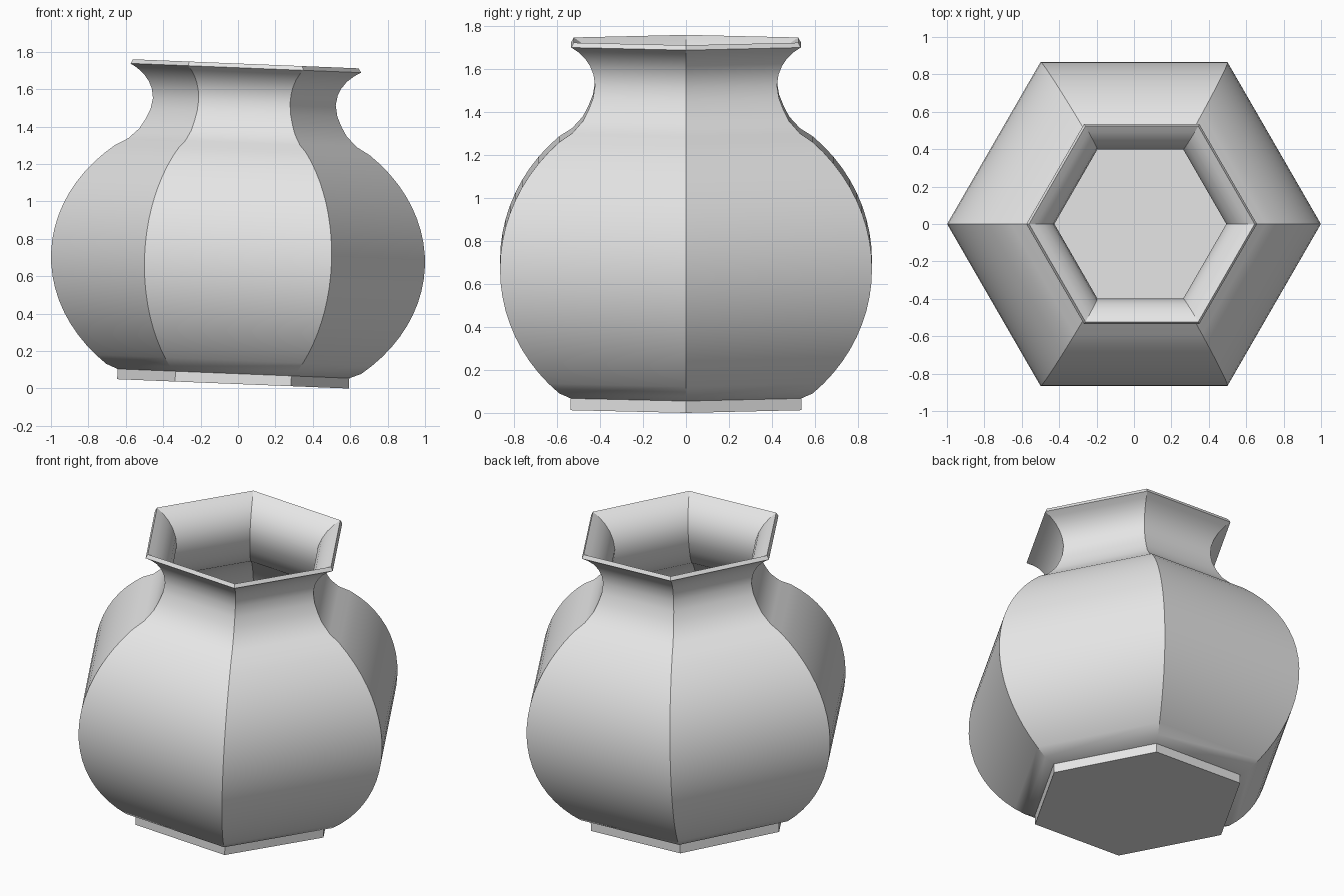
import bpy, bmesh
from math import cos, sin, pi, radians
from mathutils import Matrix

cube = bpy.data.objects.get("Cube")
if cube:
    bpy.data.objects.remove(cube, do_unlink=True)

SIDES = 6
TILT = radians(2.3)
BODY_Z = 0.665

# Profile as (corner radius, height): foot, round belly, flared neck
foot = [(0.62, 0.0), (0.62, 0.055)]
belly = []
for i in range(21):
    a = radians(-47 + 94 * i / 20)
    belly.append((cos(a), BODY_Z + 0.8 * sin(a)))
neck = [(0.612, 1.29), (0.555, 1.345), (0.525, 1.395), (0.50, 1.45),
        (0.489, 1.51), (0.497, 1.56), (0.515, 1.60), (0.543, 1.637),
        (0.58, 1.668), (0.617, 1.69)]
profile = foot + belly + neck

# Hexagonal shell, closed at the base and open at the mouth
bm = bmesh.new()
rings = [[bm.verts.new((r * cos(2 * pi * k / SIDES), r * sin(2 * pi * k / SIDES), z))
          for k in range(SIDES)] for r, z in profile]
for low, high in zip(rings, rings[1:]):
    for k in range(SIDES):
        n = (k + 1) % SIDES
        bm.faces.new((low[k], low[n], high[n], high[k]))
bm.faces.new(rings[0][::-1])

# Slight lean toward the left side, resting on the foot's corner
lean = (Matrix.Translation((-BODY_Z * sin(TILT), 0, 0.62 * sin(TILT)))
        @ Matrix.Rotation(TILT, 4, 'Y'))
bm.transform(lean)
mesh = bpy.data.meshes.new("vase")
bm.to_mesh(mesh)
bm.free()

vase = bpy.data.objects.new("vase", mesh)
bpy.context.collection.objects.link(vase)

# Wall thickness, grown inward
wall = vase.modifiers.new("wall", 'SOLIDIFY')
wall.thickness = 0.025
wall.offset = -1
wall.use_even_offset = True

# Single grey material
grey = bpy.data.materials.new("light grey")
grey.use_nodes = True
colour = (0.8, 0.8, 0.8, 1)
grey.diffuse_color = colour
grey.node_tree.nodes["Principled BSDF"].inputs["Base Color"].default_value = colour
mesh.materials.append(grey)

# Smooth along the curve, crisp at the corners
bpy.ops.object.select_all(action='DESELECT')
vase.select_set(True)
bpy.context.view_layer.objects.active = vase
bpy.ops.object.modifier_apply(modifier=wall.name)
bpy.ops.object.shade_smooth_by_angle(angle=radians(30))
